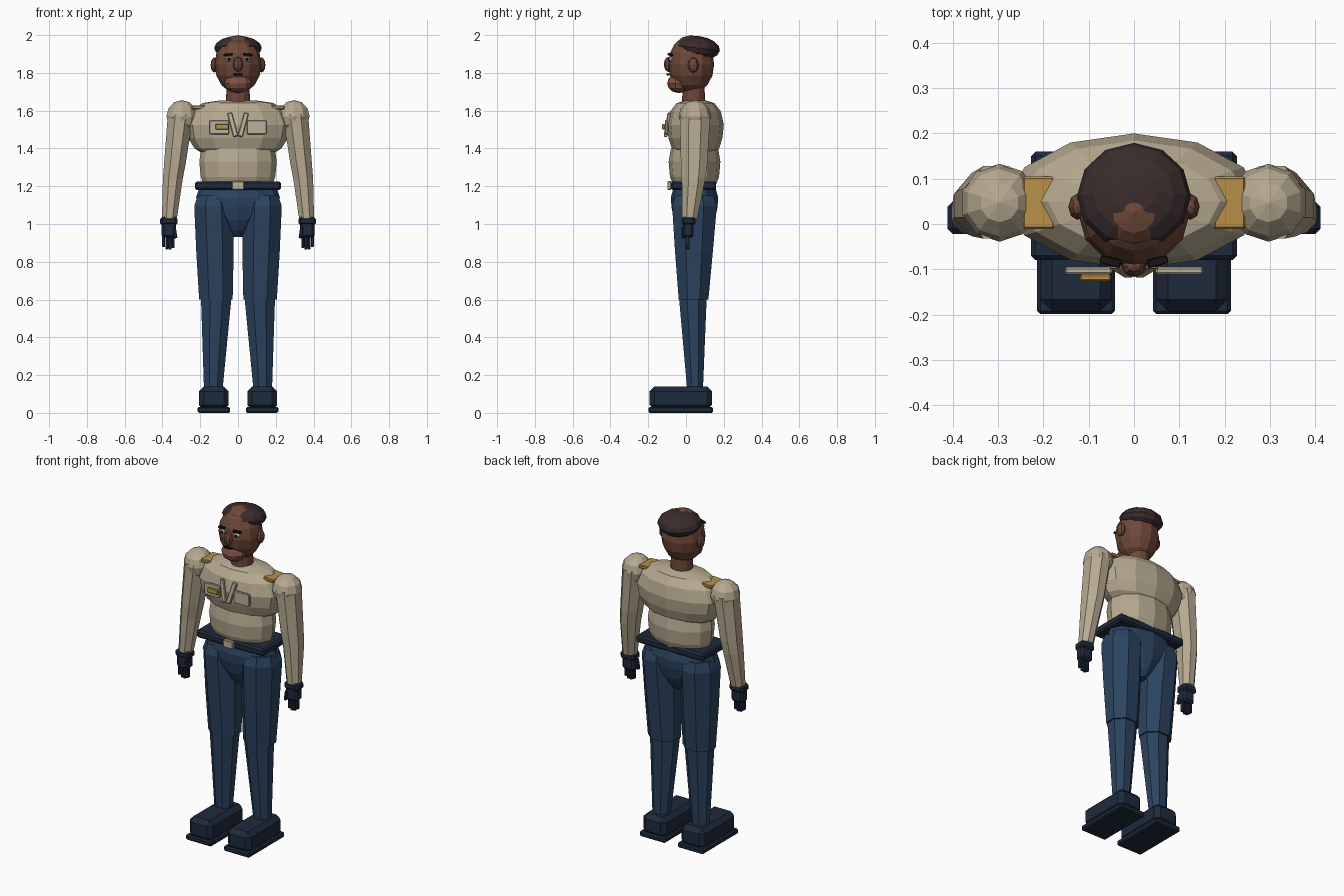
import bpy, bmesh, math
from mathutils import Matrix, Euler, Vector

if "Cube" in bpy.data.objects:
    bpy.data.objects.remove(bpy.data.objects["Cube"])


def material(name, r, g, b):
    m = bpy.data.materials.new(name)
    m.diffuse_color = (r, g, b, 1)
    m.use_nodes = True
    m.node_tree.nodes["Principled BSDF"].inputs["Base Color"].default_value = m.diffuse_color
    return m


SHIRT = material("khaki shirt", .47, .40, .28)
TRIM = material("pale khaki trim", .50, .44, .33)
BLUE = material("blue trousers", .024, .056, .115)
NAVY = material("dark navy", .013, .023, .045)
SKIN = material("brown skin", .156, .064, .040)
JAW = material("lighter brown skin", .20, .086, .055)
HAIR = material("dark brown hair", .042, .024, .025)
GOLD = material("gold", .48, .28, .065)
WHITE = material("eye white", .55, .58, .60)
BLACK = material("near black", .008, .007, .008)


def finish(name, bm, mat):
    bmesh.ops.recalc_face_normals(bm, faces=bm.faces[:])
    me = bpy.data.meshes.new(name)
    bm.to_mesh(me)
    bm.free()
    me.materials.append(mat)
    ob = bpy.data.objects.new(name, me)
    bpy.context.collection.objects.link(ob)
    return ob


def box(name, center, size, mat, bevel=0.0, rot=(0, 0, 0)):
    bm = bmesh.new()
    bmesh.ops.create_cube(bm, size=1)
    bmesh.ops.scale(bm, vec=size, verts=bm.verts)
    if bevel:
        bmesh.ops.bevel(bm, geom=bm.edges[:], offset=bevel, segments=1,
                        profile=.5, affect='EDGES')
    bmesh.ops.transform(bm, verts=bm.verts, matrix=Matrix.Translation(center)
                        @ Euler(rot).to_matrix().to_4x4())
    return finish(name, bm, mat)


def ball(name, center, radii, mat, seg=12, rings=8, rot=(0, 0, 0)):
    bm = bmesh.new()
    bmesh.ops.create_uvsphere(bm, u_segments=seg, v_segments=rings, radius=1)
    bmesh.ops.scale(bm, vec=radii, verts=bm.verts)
    bmesh.ops.transform(bm, verts=bm.verts, matrix=Matrix.Translation(center)
                        @ Euler(rot).to_matrix().to_4x4())
    return finish(name, bm, mat)


def loft(name, rings, mat, n=12, turn=0.0):
    """Stack of elliptical rings: (x, y, z, radius x, radius y)."""
    bm = bmesh.new()
    loops = []
    for x, y, z, rx, ry in rings:
        loops.append([bm.verts.new((x + rx * math.cos(turn + 2 * math.pi * i / n),
                                    y + ry * math.sin(turn + 2 * math.pi * i / n), z))
                      for i in range(n)])
    for a, b in zip(loops, loops[1:]):
        for i in range(n):
            j = (i + 1) % n
            bm.faces.new((a[i], a[j], b[j], b[i]))
    bm.faces.new(loops[0])
    bm.faces.new(loops[-1])
    return finish(name, bm, mat)


def mirrored(ob):
    """Add the opposite side across x = 0."""
    m = ob.modifiers.new("mirror", 'MIRROR')
    m.use_axis[0] = True
    return ob


# Torso
loft("chest", [(0, .05, 1.375, .19, .10), (0, .05, 1.40, .23, .125),
               (0, .05, 1.455, .265, .143), (0, .05, 1.525, .28, .15),
               (0, .05, 1.595, .25, .135), (0, .05, 1.64, .19, .10),
               (0, .05, 1.655, .09, .05)], SHIRT)
loft("belly", [(0, .045, 1.20, .18, .11), (0, .045, 1.25, .197, .13),
               (0, .045, 1.33, .205, .137), (0, .045, 1.40, .195, .125)], SHIRT)
loft("neck", [(0, .04, 1.60, .066, .062), (0, .04, 1.74, .06, .058)], SKIN)

# Belt and buckle
box("belt", (0, .04, 1.203), (.455, .24, .046), NAVY, .01)
box("buckle", (0, -.088, 1.204), (.066, .022, .046), TRIM, .004)

# Pelvis
loft("pelvis", [(0, .045, .93, .03, .045), (0, .045, .965, .058, .08),
                (0, .045, 1.02, .10, .108), (0, .045, 1.09, .20, .122),
                (0, .045, 1.14, .222, .125), (0, .045, 1.19, .205, .112)], BLUE)

# Legs and shoes
T8 = math.pi / 8
mirrored(loft("thigh", [(.117, .04, .60, .096, .085), (.122, .042, .85, .107, .108),
                        (.13, .045, 1.095, .11, .128), (.13, .045, 1.15, .09, .11)],
              BLUE, 8, T8))
mirrored(loft("lower_leg", [(.131, .048, .12, .053, .045), (.115, .036, .62, .088, .080)],
              BLUE, 8, T8))
mirrored(box("shoe", (.128, -.028, .078), (.158, .33, .124), NAVY, .026))
mirrored(box("sole", (.128, -.028, .016), (.172, .342, .032), NAVY, .007))

# Arms
mirrored(ball("shoulder", (.297, .047, 1.57), (.086, .086, .086), SHIRT, 10, 6))
mirrored(loft("sleeve", [(.363, .02, 1.03, .043, .043), (.345, .04, 1.24, .057, .068),
                         (.334, .043, 1.32, .062, .076), (.304, .048, 1.58, .073, .087)],
              SHIRT, 8, T8))

# Gloved hands
mirrored(box("cuff", (.366, .014, 1.015), (.092, .072, .046), NAVY, .012))
mirrored(box("palm", (.366, .012, .97), (.078, .058, .085), NAVY, .012))
for i in range(4):
    length = (.068, .076, .074, .062)[i]
    mirrored(box("finger_%d" % (i + 1), (.343 + i * .017, .008, .94 - length / 2),
                 (.0155, .022, length), NAVY, .003))
mirrored(box("thumb", (.334, -.012, .955), (.018, .022, .062), NAVY, .004, (0, .15, 0)))

# Uniform details
mirrored(box("epaulette", (.21, .047, 1.618), (.07, .116, .02), GOLD, .004, (0, .06, 0)))
mirrored(box("pocket", (.10, -.103, 1.512), (.105, .016, .075), TRIM, .004))
box("pocket_badge", (-.085, -.119, 1.515), (.068, .014, .03), GOLD, .003)
mirrored(box("lapel", (.028, -.098, 1.525), (.026, .020, .13), TRIM, .004, (-.16, .26, 0)))

# Head
ball("head", (0, .027, 1.845), (.124, .122, .155), SKIN, 12, 8)
ball("hair", (0, .062, 1.932), (.126, .118, .063), HAIR, 12, 8, (-.12, 0, 0))
ball("jaw", (0, -.038, 1.745), (.076, .062, .052), JAW, 10, 6)
ball("nose", (0, -.093, 1.845), (.027, .024, .040), SKIN, 8, 6)
mirrored(ball("ear", (.125, .038, 1.842), (.020, .029, .040), SKIN, 8, 6))
box("mouth", (0, -.095, 1.792), (.05, .016, .012), BLACK, .003)

# Eyes and brows
mirrored(ball("eye", (.048, -.078, 1.873), (.020, .014, .013), WHITE, 8, 6))
mirrored(ball("pupil", (.048, -.088, 1.873), (.009, .007, .009), BLACK, 8, 6))
mirrored(box("brow", (.052, -.083, 1.897), (.046, .018, .011), BLACK, .002, (0, .1, .25)))
